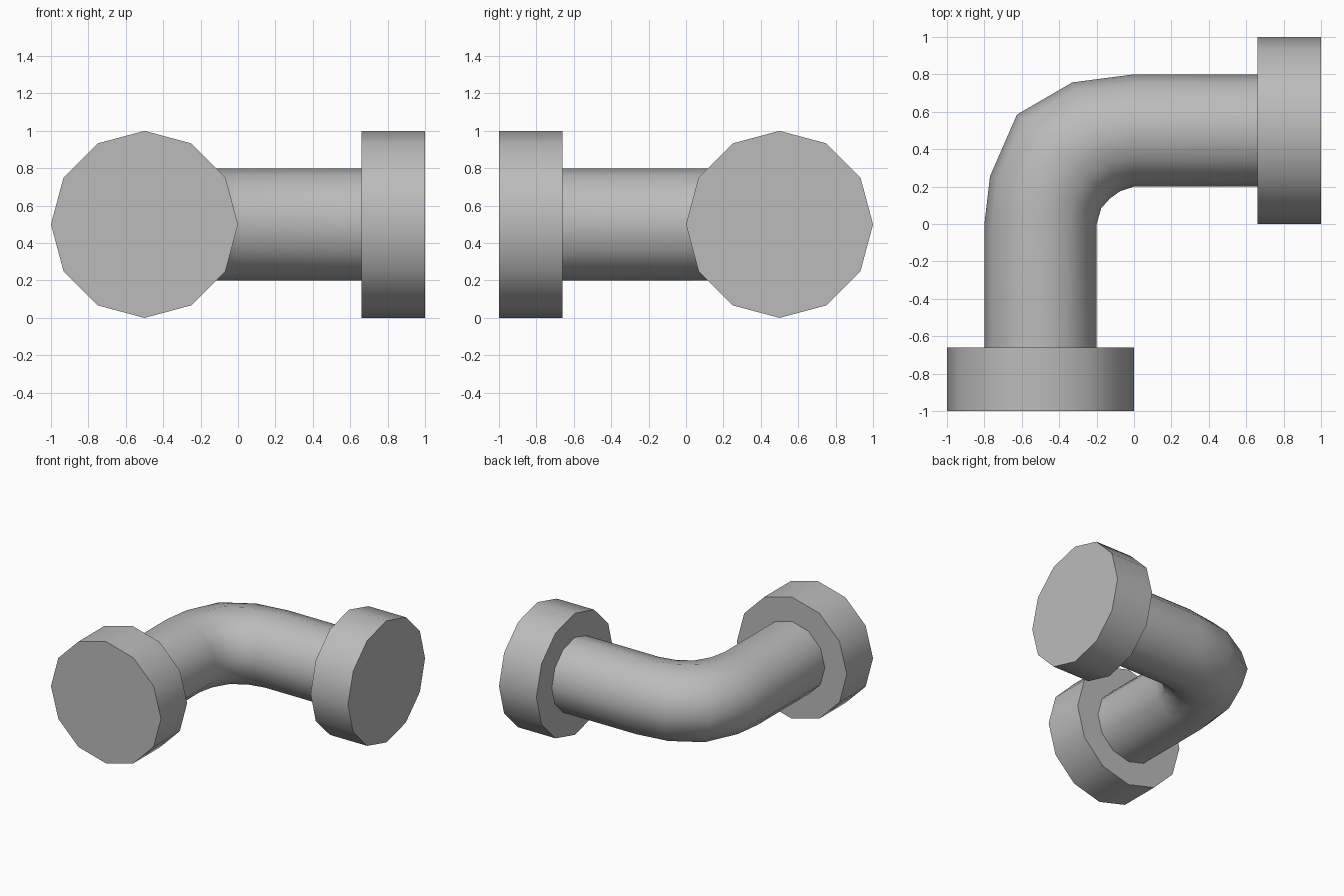
import bpy
import bmesh
import math
from mathutils import Vector

SIDES = 12
AXIS_HEIGHT = 0.5
PIPE_R, FLANGE_R = 0.3, 0.5
FLANGE_START, FLANGE_END = 0.66, 1.0

cube = bpy.data.objects.get("Cube")
if cube:
    bpy.data.objects.remove(cube, do_unlink=True)

# Single grey metal
metal = bpy.data.materials.new("grey_metal")
metal.use_nodes = True
grey = (0.5, 0.5, 0.5, 1.0)
metal.diffuse_color = grey
bsdf = next(n for n in metal.node_tree.nodes if n.type == 'BSDF_PRINCIPLED')
bsdf.inputs["Base Color"].default_value = grey


def loft(name, rings, cap_end=False):
    """Skin upright rings, each given as (outer xy, inner xy, vertical radius)."""
    bm = bmesh.new()
    loops = []
    for outer, inner, height in rings:
        outer, inner = Vector((*outer, AXIS_HEIGHT)), Vector((*inner, AXIS_HEIGHT))
        centre, half = (outer + inner) / 2, (outer - inner) / 2
        loop = []
        for i in range(SIDES):
            a = math.tau * i / SIDES
            loop.append(bm.verts.new(centre + half * math.cos(a)
                                     + Vector((0, 0, height * math.sin(a)))))
        loops.append(loop)
    for lower, upper in zip(loops, loops[1:]):
        for i in range(SIDES):
            j = (i + 1) % SIDES
            bm.faces.new((lower[i], lower[j], upper[j], upper[i]))
    if cap_end:
        bm.faces.new(loops[-1])
    bmesh.ops.recalc_face_normals(bm, faces=bm.faces)
    mesh = bpy.data.meshes.new(name)
    bm.to_mesh(mesh)
    bm.free()
    mesh.materials.append(metal)
    obj = bpy.data.objects.new(name, mesh)
    bpy.context.collection.objects.link(obj)
    bpy.ops.object.select_all(action='DESELECT')
    obj.select_set(True)
    bpy.context.view_layer.objects.active = obj
    bpy.ops.object.shade_smooth_by_angle(angle=math.radians(40))
    return obj


# Elbow pipe: outer and inner edge of each ring along the bend
bend = [
    ((-0.8, -FLANGE_START), (-0.2, -FLANGE_START)),
    ((-0.8, 0), (-0.2, 0)),
    ((-0.77, 0.255), (-0.175, 0.085)),
    ((-0.626, 0.585), (-0.13, 0.135)),
    ((-0.33, 0.757), (-0.075, 0.175)),
    ((0, 0.8), (0, 0.2)),
    ((FLANGE_START, 0.8), (FLANGE_START, 0.2)),
]
loft("elbow_pipe", [(o, i, PIPE_R) for o, i in bend])

# End flanges: collar step, rim and flat end cap
profile = [(PIPE_R, FLANGE_START), (FLANGE_R, FLANGE_START), (FLANGE_R, FLANGE_END)]
loft("front_flange",
     [((-0.5 - r, -d), (-0.5 + r, -d), r) for r, d in profile], cap_end=True)
loft("left_flange",
     [((d, 0.5 + r), (d, 0.5 - r), r) for r, d in profile], cap_end=True)
